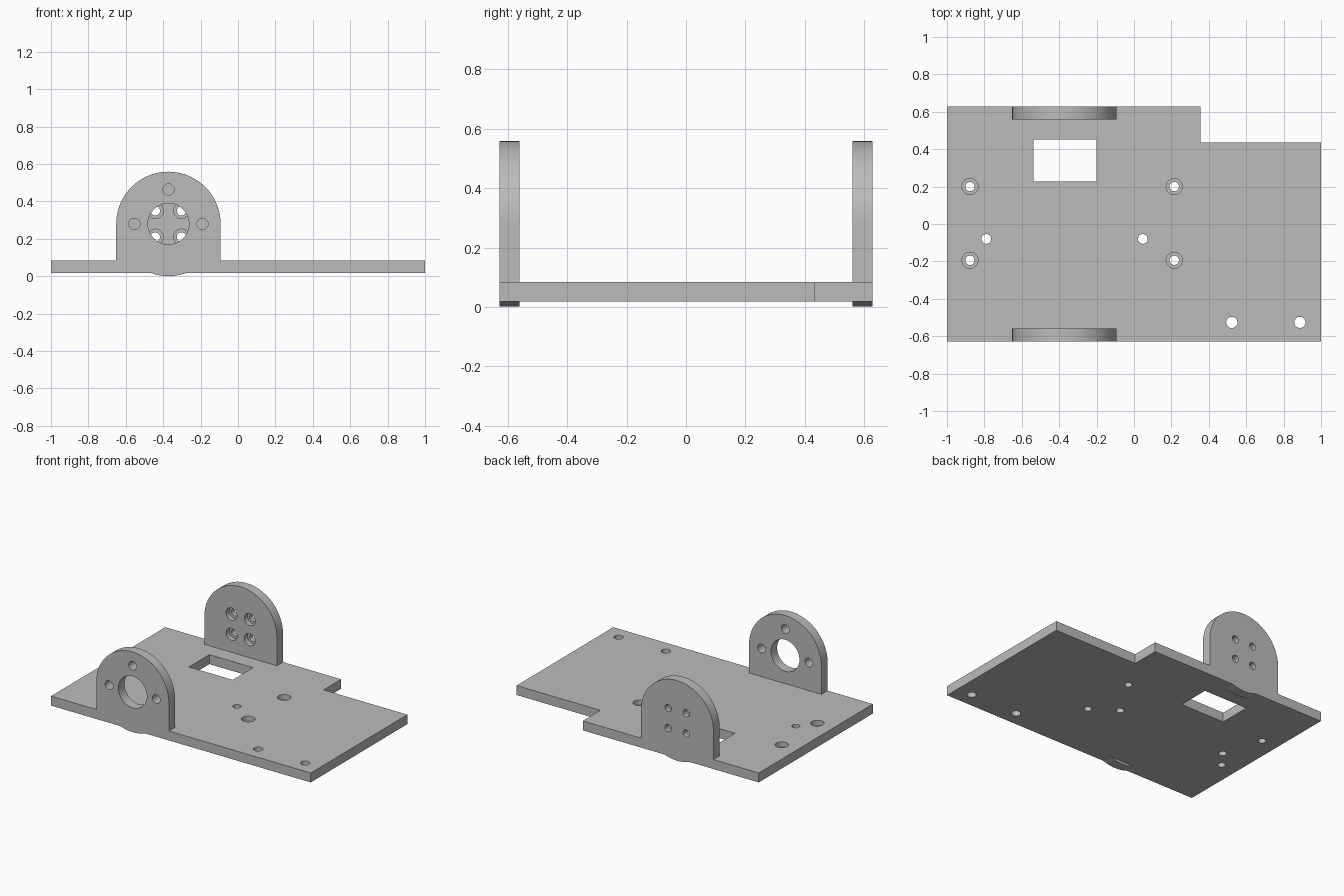
import bpy, bmesh, math
from mathutils import Matrix, Vector

if "Cube" in bpy.data.objects:
    bpy.data.objects.remove(bpy.data.objects["Cube"])

grey = bpy.data.materials.new("plain_grey")
grey.use_nodes = True
colour = (0.5, 0.5, 0.5, 1)
grey.diffuse_color = colour
grey.node_tree.nodes["Principled BSDF"].inputs["Base Color"].default_value = colour

LOW, HIGH = 0.018, 0.084        # underside and top of the plate
HALF = 0.628                    # half depth of the plate
THICK = 0.068                   # bracket thickness
CX, CZ, R = -0.372, 0.28, 0.279  # bracket arch centre and radius


def make(name, bm):
    bmesh.ops.recalc_face_normals(bm, faces=bm.faces)
    mesh = bpy.data.meshes.new(name)
    bm.to_mesh(mesh)
    bm.free()
    mesh.materials.append(grey)
    obj = bpy.data.objects.new(name, mesh)
    bpy.context.collection.objects.link(obj)
    return obj


def prism(name, points, direction):
    bm = bmesh.new()
    face = bm.faces.new([bm.verts.new(p) for p in points])
    side = bmesh.ops.extrude_face_region(bm, geom=[face])["geom"]
    bmesh.ops.translate(bm, vec=Vector(direction),
                        verts=[v for v in side if isinstance(v, bmesh.types.BMVert)])
    return make(name, bm)


def add_hole(bm, centre, radius, depth, across=False):
    turn = Matrix.Rotation(math.pi / 2, 4, "X") if across else Matrix()
    bmesh.ops.create_cone(bm, cap_ends=True, segments=40, radius1=radius, radius2=radius,
                          depth=depth, matrix=Matrix.Translation(centre) @ turn)


def combine(target, tool, operation):
    mod = target.modifiers.new(operation.lower(), "BOOLEAN")
    mod.operation, mod.solver, mod.object = operation, "EXACT", tool
    bpy.context.view_layer.objects.active = target
    bpy.ops.object.modifier_apply(modifier=mod.name)
    bpy.data.objects.remove(tool)


# Base plate with the notched back corner
outline = [(-1, -HALF), (1, -HALF), (1, 0.435), (0.355, 0.435), (0.355, HALF), (-1, HALF)]
frame = prism("mounting_frame", [(x, y, LOW) for x, y in outline], (0, 0, HIGH - LOW))


# Arched brackets, whose circle dips slightly below the plate
def arc(start, end, steps):
    angles = [start + (end - start) * i / steps for i in range(steps + 1)]
    return [(CX + R * math.cos(a), CZ + R * math.sin(a)) for a in angles]


dip = math.acos((CZ - LOW) / R)
down = 1.5 * math.pi
arch = arc(0, math.pi, 48) + [(CX - R, LOW)] + arc(down - dip, down + dip, 12) + [(CX + R, LOW)]
for name, y in (("front_bracket", -HALF), ("back_bracket", HALF - THICK)):
    combine(frame, prism(name, [(x, y, z) for x, z in arch], (0, THICK, 0)), "UNION")

through, recess = bmesh.new(), bmesh.new()
FRONT, BACK = -HALF + THICK / 2, HALF - THICK / 2

# Shaft hole and three fixing holes in the front bracket
add_hole(through, (CX, FRONT, CZ), 0.11, 0.2, True)
for dx, dz in ((-0.182, 0), (0.182, 0), (0, 0.184)):
    add_hole(through, (CX + dx, FRONT, CZ + dz), 0.03, 0.2, True)

# Four counterbored holes in the back bracket, recessed on the inner side
for dx in (-0.07, 0.07):
    for dz in (-0.07, 0.07):
        add_hole(through, (CX + dx, BACK, CZ + dz), 0.025, 0.2, True)
        add_hole(recess, (CX + dx, HALF - THICK, CZ + dz), 0.042, 0.07, True)

# Four counterbored holes in the plate, recessed on top
for x in (-0.877, 0.215):
    for y in (-0.194, 0.2):
        add_hole(through, (x, y, LOW), 0.025, 0.3)
        add_hole(recess, (x, y, HIGH), 0.043, 0.07)

# Plain plate holes
for x, y, radius in ((-0.79, -0.08, 0.026), (0.047, -0.08, 0.026),
                     (0.523, -0.526, 0.03), (0.887, -0.526, 0.03)):
    add_hole(through, (x, y, LOW), radius, 0.3)

# Rectangular window
bmesh.ops.create_cube(through, size=1, matrix=Matrix.Translation((-0.369, 0.34, LOW))
                      @ Matrix.Diagonal((0.337, 0.224, 0.3, 1)))

combine(frame, make("through_cutter", through), "DIFFERENCE")
combine(frame, make("recess_cutter", recess), "DIFFERENCE")

# Smooth curved walls, keep edges sharp
bpy.ops.object.select_all(action="DESELECT")
frame.select_set(True)
bpy.context.view_layer.objects.active = frame
bpy.ops.object.shade_smooth_by_angle(angle=math.radians(30))
